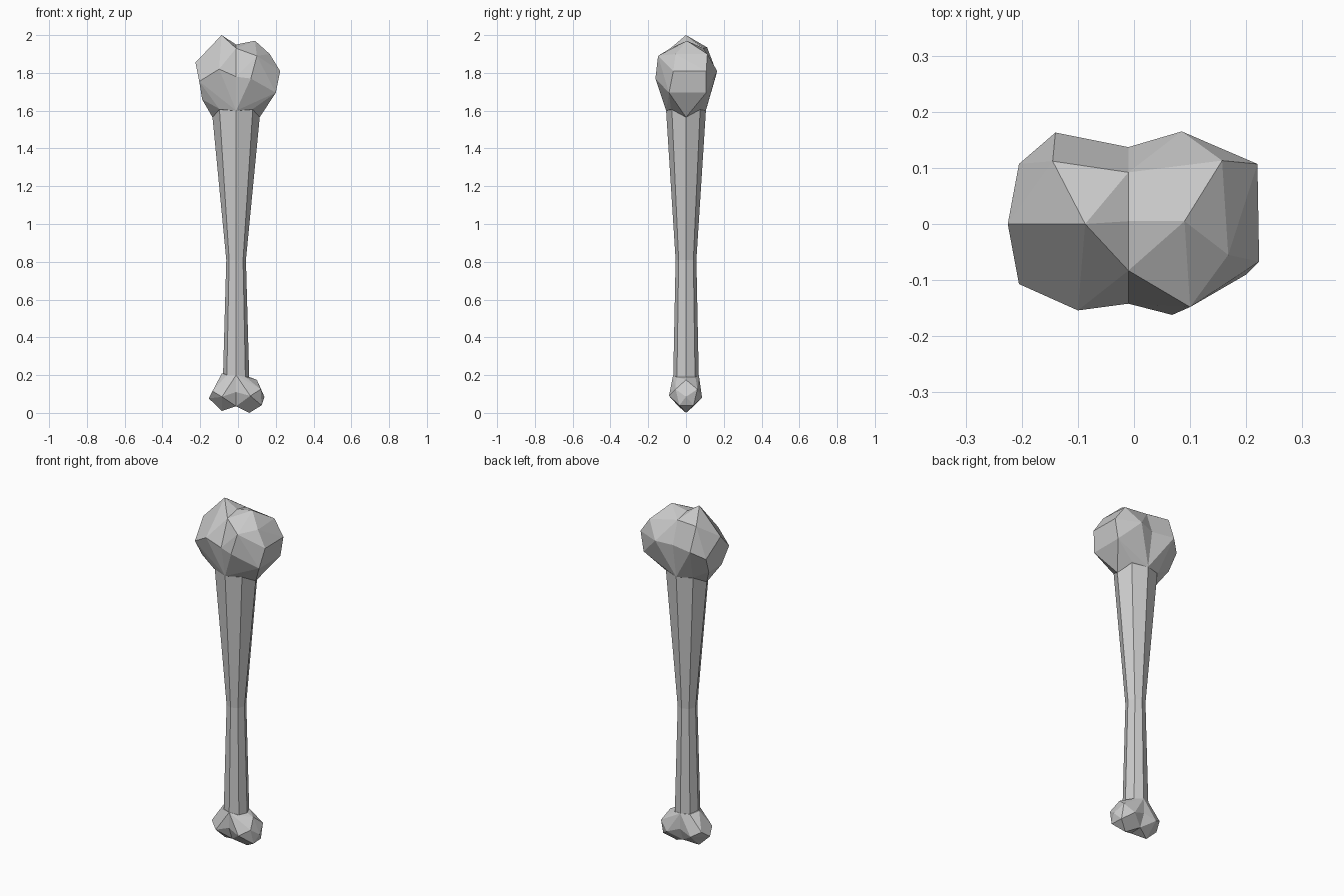
import bpy, bmesh
from math import cos, sin, pi

CX = -0.01  # centre line of the shaft and of the notch between the lobes


def finish(bm, name):
    bmesh.ops.recalc_face_normals(bm, faces=bm.faces)
    mesh = bpy.data.meshes.new(name)
    bm.to_mesh(mesh)
    bm.free()
    bpy.context.collection.objects.link(bpy.data.objects.new(name, mesh))


def lobes(name, left, right, seam):
    """Two faceted hulls sharing a seam outline, welded into one knuckle."""
    bm = bmesh.new()
    for side in (left, right):
        verts = [bm.verts.new(p) for p in side]
        verts += [bm.verts.new((CX, y, z)) for y, z in seam]
        bmesh.ops.convex_hull(bm, input=verts)
    inner = [f for f in bm.faces if all(abs(v.co.x - CX) < 1e-5 for v in f.verts)]
    bmesh.ops.delete(bm, geom=inner, context='FACES')
    bmesh.ops.remove_doubles(bm, verts=bm.verts, dist=0.001)
    bmesh.ops.dissolve_limit(bm, angle_limit=0.06, verts=bm.verts, edges=bm.edges)
    finish(bm, name)


# eight-sided shaft: height at the sides, height at the diagonals, half width, half depth
bm = bmesh.new()
rings = []
for z_side, z_diag, rx, ry in [(0.17, 0.17, 0.07, 0.068), (0.81, 0.81, 0.052, 0.055),
                               (1.565, 1.61, 0.125, 0.106)]:
    ring = []
    for i in range(8):
        a = i * pi / 4
        z = z_side if i % 4 == 0 else z_diag
        ring.append(bm.verts.new((CX + rx * cos(a), ry * sin(a), z)))
    rings.append(ring)
for lo, hi in zip(rings, rings[1:]):
    for i in range(8):
        j = (i + 1) % 8
        bm.faces.new((lo[i], lo[j], hi[j], hi[i]))
bm.faces.new(rings[0])
bm.faces.new(rings[-1])
finish(bm, "shaft")

# large upper knuckle
lobes("upper_knuckle",
      [(-0.225, 0, 1.855), (-0.087, 0, 2.0), (-0.1, -0.154, 1.82), (-0.205, -0.107, 1.755),
       (-0.205, 0.107, 1.755), (-0.14, 0.163, 1.8), (-0.145, 0.112, 1.935),
       (-0.19, -0.06, 1.66), (-0.19, 0.06, 1.66),
       (-0.135, 0, 1.565), (-0.1, -0.08, 1.61), (-0.1, 0.08, 1.61)],
      [(0.09, 0.005, 1.97), (0.168, -0.055, 1.9), (0.157, 0.113, 1.9), (0.1, -0.148, 1.89),
       (0.068, -0.162, 1.77), (0.223, -0.067, 1.81), (0.22, 0.107, 1.81), (0.2, -0.09, 1.695),
       (0.2, 0.107, 1.695), (0.085, 0.165, 1.81), (0.135, 0, 1.645),
       (0.115, 0, 1.565), (0.08, -0.08, 1.61), (0.08, 0.08, 1.61)],
      [(-0.083, 1.93), (0.005, 1.95), (0.092, 1.93), (0.137, 1.8), (0.105, 1.6),
       (-0.105, 1.6), (-0.142, 1.78)])

# small lower knuckle
lobes("lower_knuckle",
      [(-0.155, 0, 0.077), (-0.085, 0, 0.01), (-0.135, -0.05, 0.115), (-0.135, 0.05, 0.115),
       (-0.085, -0.085, 0.085), (-0.085, 0.08, 0.085), (-0.085, 0, 0.21),
       (-0.06, -0.05, 0.2), (-0.06, 0.05, 0.2)],
      [(0.06, 0, 0.0), (0.125, -0.035, 0.04), (0.12, 0.04, 0.04), (0.14, 0, 0.085),
       (0.12, -0.055, 0.125), (0.12, 0.06, 0.125), (0.1, 0, 0.175), (0.065, -0.09, 0.09),
       (0.065, 0.085, 0.08), (0.06, 0, 0.19), (0.04, -0.05, 0.19), (0.04, 0.05, 0.19)],
      [(-0.07, 0.11), (-0.04, 0.035), (0.04, 0.035), (0.07, 0.11), (0.068, 0.2), (-0.068, 0.2)])
